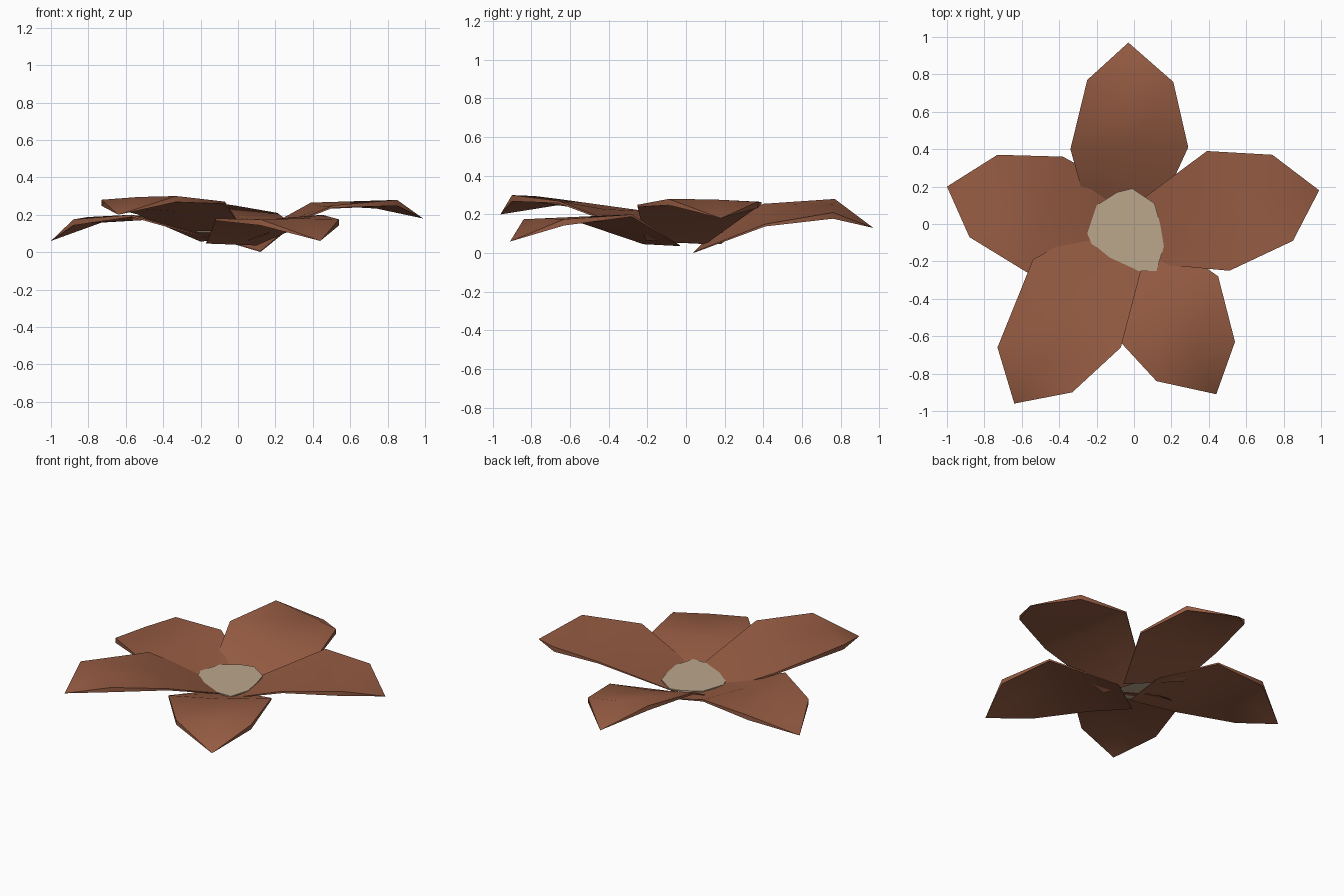
import bpy, bmesh
from mathutils import Vector

if "Cube" in bpy.data.objects:
    bpy.data.objects.remove(bpy.data.objects["Cube"])


def material(name, rgb):
    m = bpy.data.materials.new(name)
    m.diffuse_color = (*rgb, 1)
    m.use_nodes = True
    m.node_tree.nodes["Principled BSDF"].inputs["Base Color"].default_value = m.diffuse_color
    return m


brown = material("petal_brown", (0.30, 0.105, 0.055))
cream = material("centre_cream", (0.50, 0.39, 0.265))


def finish(name, bm, mat):
    bmesh.ops.recalc_face_normals(bm, faces=bm.faces)
    me = bpy.data.meshes.new(name)
    bm.to_mesh(me)
    bm.free()
    me.materials.append(mat)
    ob = bpy.data.objects.new(name, me)
    bpy.context.collection.objects.link(ob)
    return ob


def petal(name, base, mid, shoulder, tip):
    """Thin closed petal: rows of left / centre / right points, top and underside."""
    bm = bmesh.new()
    rows = []
    for (a, b), lift, thick in ((base, 0, 0.004), (mid, -0.015, 0.012), (shoulder, 0.005, 0.032)):
        a, b = Vector(a), Vector(b)
        c = (a + b) / 2 + Vector((0, 0, lift))
        top = [bm.verts.new(p) for p in (a, c, b)]
        low = [bm.verts.new(p - Vector((0, 0, thick))) for p in (a, c, b)]
        rows.append((top, low))
    t = bm.verts.new(tip)
    for (t0, l0), (t1, l1) in zip(rows, rows[1:]):
        for i in range(2):
            bm.faces.new((t0[i], t0[i + 1], t1[i + 1], t1[i]))
            bm.faces.new((l0[i], l1[i], l1[i + 1], l0[i + 1]))
        for i in (0, 2):
            bm.faces.new((t0[i], t1[i], l1[i], l0[i]))
    # pointed end and closed base
    t2, l2 = rows[-1]
    for i in range(2):
        bm.faces.new((t2[i], t2[i + 1], t))
        bm.faces.new((l2[i + 1], l2[i], t))
    for i in (0, 2):
        bm.faces.new((t2[i], l2[i], t))
    t0, l0 = rows[0]
    for i in range(2):
        bm.faces.new((t0[i], l0[i], l0[i + 1], t0[i + 1]))
    ob = finish(name, bm, brown)
    bpy.ops.object.select_all(action='DESELECT')
    ob.select_set(True)
    bpy.context.view_layer.objects.active = ob
    bpy.ops.object.shade_smooth_by_angle(angle=0.7)


# Five petals, each slightly different
petal("back_petal",
      ((-0.27, 0.15, 0.12), (0.12, 0.04, 0.005)),
      ((-0.34, 0.40, 0.255), (0.29, 0.41, 0.15)),
      ((-0.25, 0.77, 0.28), (0.21, 0.76, 0.21)), (-0.03, 0.97, 0.13))
petal("right_petal",
      ((0.0, 0.10, 0.05), (0.07, -0.21, 0.07)),
      ((0.39, 0.39, 0.265), (0.51, -0.25, 0.25)),
      ((0.74, 0.37, 0.265), (0.85, -0.09, 0.28)), (0.99, 0.18, 0.18))
petal("front_right_petal",
      ((0.10, -0.03, 0.04), (-0.17, -0.22, 0.05)),
      ((0.45, -0.28, 0.20), (-0.12, -0.58, 0.18)),
      ((0.54, -0.63, 0.175), (0.12, -0.84, 0.175)), (0.44, -0.91, 0.06))
petal("front_left_petal",
      ((0.05, -0.20, 0.09), (-0.20, 0.0, 0.06)),
      ((-0.07, -0.66, 0.27), (-0.54, -0.19, 0.215)),
      ((-0.33, -0.90, 0.30), (-0.73, -0.66, 0.28)), (-0.64, -0.96, 0.20))
petal("left_petal",
      ((-0.10, -0.16, 0.06), (-0.05, 0.18, 0.05)),
      ((-0.57, -0.26, 0.20), (-0.38, 0.36, 0.20)),
      ((-0.88, -0.07, 0.175), (-0.73, 0.37, 0.19)), (-1.0, 0.20, 0.06))

# Flat irregular centre disc
outline = [(-0.01, 0.19), (-0.09, 0.17), (-0.20, 0.10), (-0.25, -0.05), (-0.20, -0.17),
           (-0.10, -0.25), (0.12, -0.25), (0.16, -0.12), (0.14, 0.0), (0.11, 0.11), (0.05, 0.15)]
bm = bmesh.new()
disc = bm.faces.new([bm.verts.new((x, y, 0.112)) for x, y in outline])
ext = bmesh.ops.extrude_face_region(bm, geom=[disc])
for v in ext["geom"]:
    if isinstance(v, bmesh.types.BMVert):
        v.co.z -= 0.008
finish("flower_centre", bm, cream)
